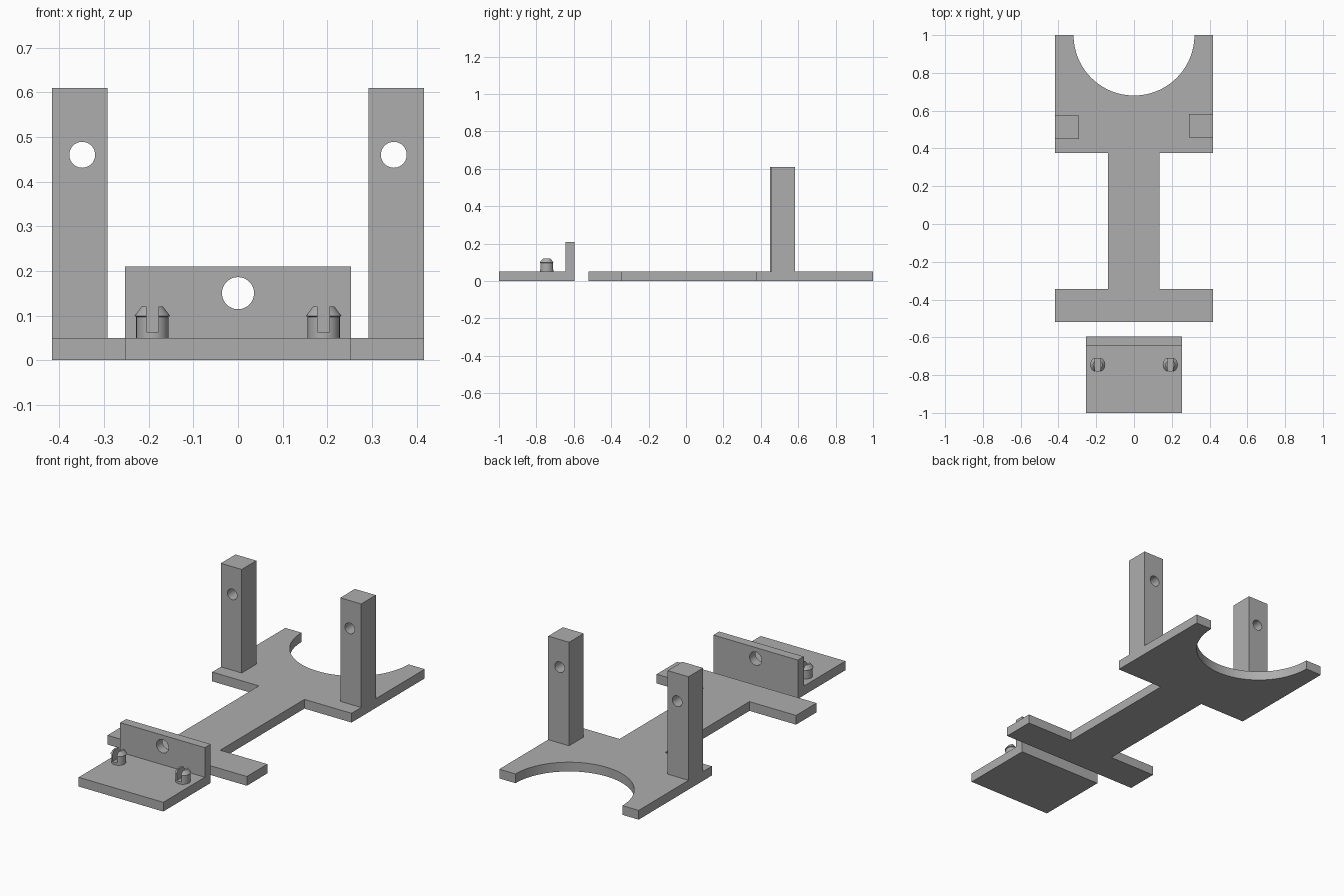
import bpy, bmesh
from math import sin, cos, pi, radians

if "Cube" in bpy.data.objects:
    bpy.data.objects.remove(bpy.data.objects["Cube"])

GREY = (0.42, 0.42, 0.42, 1)
mat = bpy.data.materials.new("plain grey")
mat.use_nodes = True
mat.diffuse_color = GREY
mat.node_tree.nodes["Principled BSDF"].inputs["Base Color"].default_value = GREY

THICK = 0.05


def finish(name, bm):
    """Turn a bmesh into a named grey object."""
    bmesh.ops.recalc_face_normals(bm, faces=bm.faces)
    mesh = bpy.data.meshes.new(name)
    bm.to_mesh(mesh)
    bm.free()
    mesh.materials.append(mat)
    obj = bpy.data.objects.new(name, mesh)
    bpy.context.collection.objects.link(obj)
    return obj


def prism(name, outline, depth, place):
    """Extrude a 2D outline; place maps (u, v, w) to a point."""
    bm = bmesh.new()
    face = bm.faces.new([bm.verts.new(place(u, v, 0)) for u, v in outline])
    new = bmesh.ops.extrude_face_region(bm, geom=[face])["geom"]
    for v in new:
        if isinstance(v, bmesh.types.BMVert):
            v.co += place_delta(place, depth)
    return finish(name, bm)


def place_delta(place, depth):
    from mathutils import Vector
    return Vector(place(0, 0, depth)) - Vector(place(0, 0, 0))


def box(name, x0, x1, y0, y1, z0, z1):
    outline = [(x0, y0), (x1, y0), (x1, y1), (x0, y1)]
    return prism(name, outline, z1 - z0, lambda u, v, w: (u, v, z0 + w))


def cut(obj, cutter):
    """Subtract the cutter and bake the result."""
    mod = obj.modifiers.new("cut", "BOOLEAN")
    mod.operation = "DIFFERENCE"
    mod.solver = "EXACT"
    mod.object = cutter
    bpy.context.view_layer.update()
    graph = bpy.context.evaluated_depsgraph_get()
    baked = bpy.data.meshes.new_from_object(obj.evaluated_get(graph))
    obj.modifiers.clear()
    obj.data = baked
    bpy.data.objects.remove(cutter)


def drill(obj, x, z, radius, y0, y1):
    """Round hole running front to back."""
    circle = [(x + radius * cos(2 * pi * i / 40), z + radius * sin(2 * pi * i / 40))
              for i in range(40)]
    cut(obj, prism("drill_helper", circle, y1 - y0, lambda u, v, w: (u, y0 + w, v)))


def smooth(obj):
    bpy.ops.object.select_all(action="DESELECT")
    obj.select_set(True)
    bpy.context.view_layer.objects.active = obj
    bpy.ops.object.shade_smooth_by_angle(angle=radians(30))


# Base plate: cross foot, stem and rear deck with a half-round cutout
HALF, NOTCH = 0.417, 0.32
arc = [(NOTCH * cos(pi * i / 48), 1 - NOTCH * sin(pi * i / 48)) for i in range(49)]
outline = [(-HALF, -0.52), (HALF, -0.52), (HALF, -0.345), (0.135, -0.345),
           (0.135, 0.375), (HALF, 0.375), (HALF, 1)] + arc + [
           (-HALF, 1), (-HALF, 0.375), (-0.138, 0.375), (-0.138, -0.345), (-HALF, -0.345)]
smooth(prism("base_plate", outline, THICK, lambda u, v, w: (u, v, w)))

# Upright posts, each with a cross hole
for side, sign, front in (("left", 1, 0.457), ("right", -1, 0.449)):
    x0, x1 = sorted((sign * 0.292, sign * HALF))
    post = box(side + "_post", x0, x1, front, front + 0.125, THICK, 0.61)
    drill(post, sign * 0.349, 0.46, 0.029, 0.3, 0.7)
    smooth(post)

# Separate L-shaped bracket with a hole in its wall
profile = [(-1, 0), (-0.595, 0), (-0.595, 0.21), (-0.645, 0.21), (-0.645, THICK), (-1, THICK)]
bracket = prism("bracket", profile, 0.506, lambda u, v, w: (w - 0.253, u, v))
drill(bracket, 0, 0.15, 0.036, -0.8, -0.5)
smooth(bracket)

# Split snap pegs: turned profile with a slot through the top
PEG_Y, SIDES = -0.745, 32
turned = [(0.036, THICK), (0.036, 0.097), (0.040, 0.099), (0.024, 0.12)]
for side, sign in (("left", 1), ("right", -1)):
    x = sign * 0.192
    bm = bmesh.new()
    rings = [[bm.verts.new((x + r * cos(2 * pi * i / SIDES),
                            PEG_Y + r * sin(2 * pi * i / SIDES), z))
              for i in range(SIDES)] for r, z in turned]
    for low, high in zip(rings, rings[1:]):
        for i in range(SIDES):
            j = (i + 1) % SIDES
            bm.faces.new((low[i], low[j], high[j], high[i]))
    bm.faces.new(rings[0])
    bm.faces.new(rings[-1])
    peg = finish(side + "_snap_peg", bm)
    cut(peg, box("slot_helper", x - 0.0135, x + 0.0135, PEG_Y - 0.1, PEG_Y + 0.1, 0.063, 0.2))
    smooth(peg)
